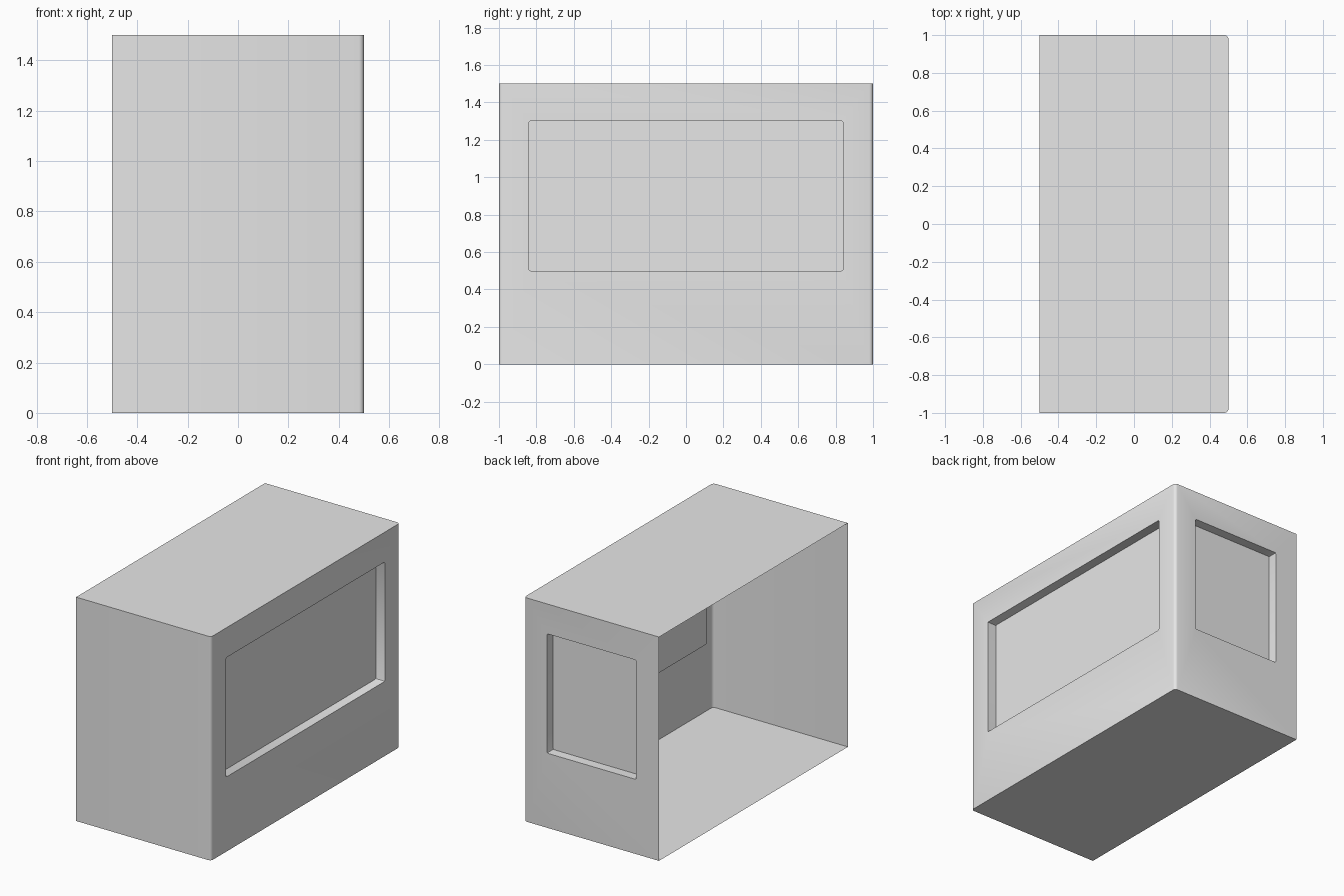
import bpy
import bmesh
import math
from mathutils import Matrix, Vector

cube = bpy.data.objects.get("Cube")
if cube:
    bpy.data.objects.remove(cube, do_unlink=True)

WIDTH, LENGTH, HEIGHT = 1.0, 2.0, 1.5
SILL, LINTEL = 0.5, 1.3
RECESS = 0.065


def wall_facing(bm, direction):
    """Largest face pointing in the given direction."""
    faces = [f for f in bm.faces if f.normal.dot(direction) > 0.99]
    return max(faces, key=lambda f: f.calc_area())


def add_recess(bm, direction, axis, half_width):
    """Sink a rectangular panel into one wall, with tiny rounded corners."""
    panel = wall_facing(bm, direction)
    bmesh.ops.inset_individual(bm, faces=[panel], thickness=0.1)
    for v in panel.verts:
        v.co[axis] = math.copysign(half_width, v.co[axis])
        v.co.z = LINTEL if v.co.z > HEIGHT / 2 else SILL
    panel = bmesh.ops.extrude_discrete_faces(bm, faces=[panel])["faces"][0]
    bmesh.ops.translate(bm, verts=panel.verts[:], vec=-RECESS * direction)
    rim = set(panel.edges)
    corners = [e for v in panel.verts for e in v.link_edges if e not in rim]
    bmesh.ops.bevel(bm, geom=corners, offset=0.008, segments=2,
                    profile=0.5, affect='EDGES')
    bm.normal_update()


# Thin box shell standing on the ground
bm = bmesh.new()
bmesh.ops.create_cube(bm, size=1)
bmesh.ops.scale(bm, verts=bm.verts[:], vec=(WIDTH, LENGTH, HEIGHT))
bmesh.ops.translate(bm, verts=bm.verts[:], vec=(0, 0, HEIGHT / 2))
bm.normal_update()

# Softened upright corners on the +x side
uprights = [e for e in bm.edges
            if all(v.co.x > 0 for v in e.verts)
            and abs(e.verts[0].co.z - e.verts[1].co.z) > 1]
bmesh.ops.bevel(bm, geom=uprights, offset=0.02, segments=3,
                profile=0.5, affect='EDGES')
bm.normal_update()

# Open -x side
open_side = wall_facing(bm, Vector((-1, 0, 0)))
bmesh.ops.delete(bm, geom=[open_side], context='FACES_ONLY')

# Long side panel and back panel
add_recess(bm, Vector((1, 0, 0)), 1, 0.84)
add_recess(bm, Vector((0, 1, 0)), 0, 0.33)

mesh = bpy.data.meshes.new("box_shell")
bm.to_mesh(mesh)
bm.free()
shell = bpy.data.objects.new("box_shell", mesh)
bpy.context.collection.objects.link(shell)

# Plain grey surface
grey = bpy.data.materials.new("light_grey")
grey.use_nodes = True
colour = (0.8, 0.8, 0.8, 1)
grey.diffuse_color = colour
grey.node_tree.nodes["Principled BSDF"].inputs["Base Color"].default_value = colour
mesh.materials.append(grey)

bpy.ops.object.select_all(action='DESELECT')
shell.select_set(True)
bpy.context.view_layer.objects.active = shell
bpy.ops.object.shade_smooth_by_angle(angle=math.radians(35))
